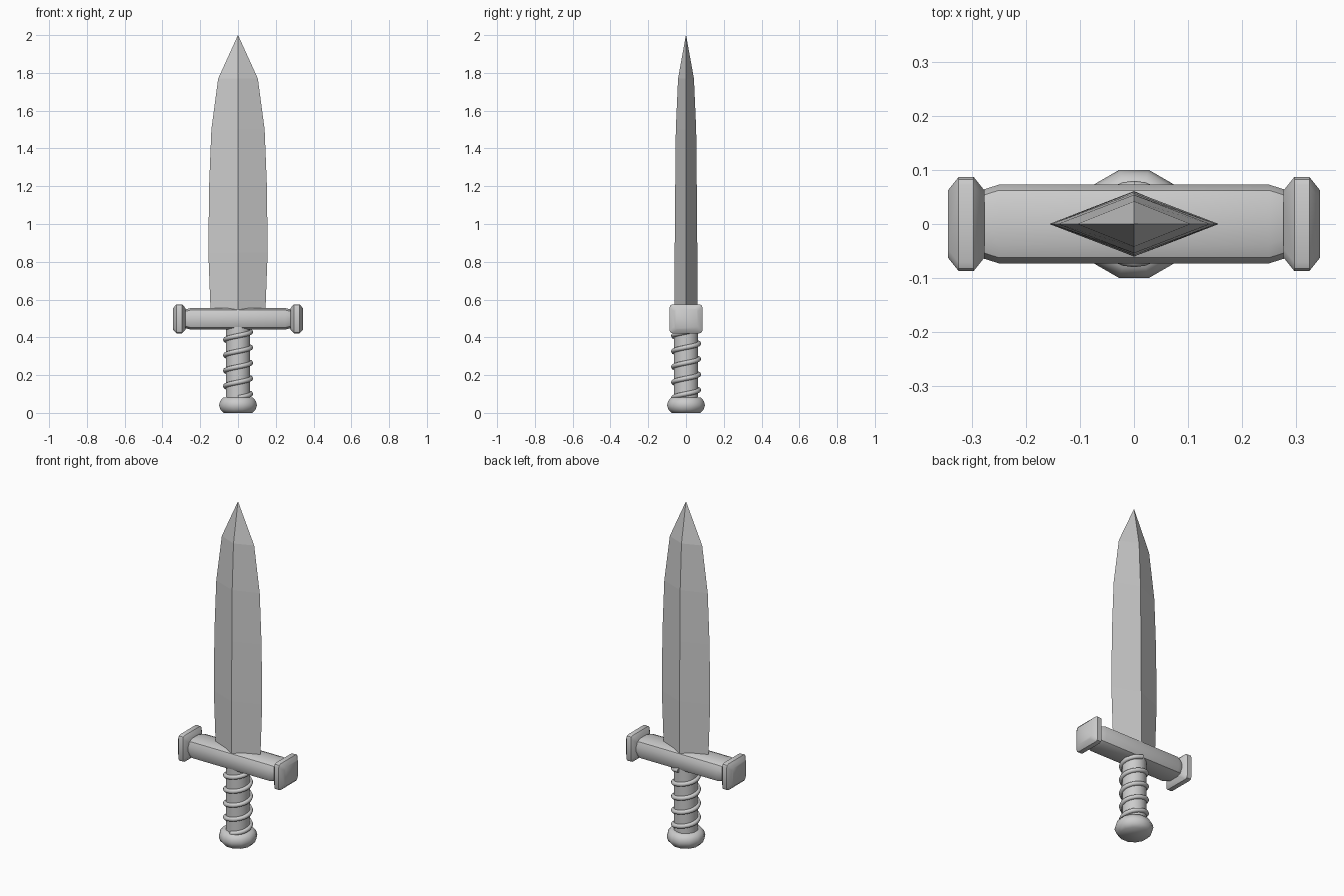
import bpy, bmesh, math
from mathutils import Vector

cube = bpy.data.objects.get("Cube")
if cube:
    bpy.data.objects.remove(cube, do_unlink=True)

steel = bpy.data.materials.new("grey_steel")
steel.use_nodes = True
GREY = (0.6, 0.6, 0.6, 1)
steel.diffuse_color = GREY
steel.node_tree.nodes["Principled BSDF"].inputs["Base Color"].default_value = GREY


def finish(name, bm, angle=None):
    """Turn a bmesh into a named object, smooth below the given angle."""
    bmesh.ops.recalc_face_normals(bm, faces=bm.faces)
    mesh = bpy.data.meshes.new(name)
    bm.to_mesh(mesh)
    bm.free()
    obj = bpy.data.objects.new(name, mesh)
    bpy.context.collection.objects.link(obj)
    mesh.materials.append(steel)
    if angle:
        bpy.ops.object.select_all(action="DESELECT")
        obj.select_set(True)
        bpy.context.view_layer.objects.active = obj
        bpy.ops.object.shade_smooth_by_angle(angle=math.radians(angle))
    return obj


def loft(rings, closed=True):
    """Skin a list of equal-sized point rings and cap both ends."""
    bm = bmesh.new()
    loops = [[bm.verts.new(p) for p in ring] for ring in rings]
    n = len(loops[0])
    for a, b in zip(loops, loops[1:]):
        for i in range(n):
            j = (i + 1) % n
            bm.faces.new((a[i], a[j], b[j], b[i]))
    bm.faces.new(loops[0])
    bm.faces.new(loops[-1])
    return bm


def lathe(name, profile, sides, angle):
    """Turn a (radius, height) profile around z."""
    turn = [math.tau * (i + 0.5) / sides for i in range(sides)]
    return finish(name, loft([[(r * math.cos(t), r * math.sin(t), z) for t in turn]
                              for r, z in profile]), angle)


def block_rings(sections, z, corner):
    """Chamfered rectangles across x: each section is (x, half_y, half_z)."""
    rings = []
    for x, hy, hz in sections:
        c = corner
        pts = [(hy, hz - c), (hy - c * 0.3, hz - c * 0.3), (hy - c, hz)]
        ring = pts + [(-y, w) for y, w in reversed(pts)]
        ring += [(-y, -w) for y, w in pts] + [(y, -w) for y, w in reversed(pts)]
        rings.append([(x, y, z + w) for y, w in ring])
    return rings


# Blade: diamond section narrowing to a point
sections = [(0.50, 0.143, 0.061), (0.56, 0.146, 0.061), (0.85, 0.157, 0.060),
            (1.20, 0.153, 0.057), (1.50, 0.141, 0.054), (1.77, 0.105, 0.042),
            (2.00, 0.0005, 0.0005)]
finish("blade", loft([[(w, 0, z), (0, d, z), (-w, 0, z), (0, -d, z)]
                      for z, w, d in sections]))

# Crossguard bar with tapered ends
finish("crossguard", loft(block_rings(
    [(-0.285, 0.062, 0.048), (-0.25, 0.073, 0.057),
     (0.25, 0.073, 0.057), (0.285, 0.062, 0.048)], 0.498, 0.035)), 40)

# Chamfered end blocks
for side, s in (("left", 1), ("right", -1)):
    finish(side + "_guard_end", loft(block_rings(
        [(s * 0.277, 0.062, 0.056), (s * 0.297, 0.087, 0.077),
         (s * 0.325, 0.087, 0.077), (s * 0.345, 0.062, 0.056)], 0.498, 0.016)), 40)

# Grip core and pommel
lathe("grip", [(0.066, 0.05), (0.066, 0.47)], 12, 40)
lathe("pommel", [(0.080, 0.0), (0.096, 0.018), (0.104, 0.04),
                 (0.098, 0.062), (0.084, 0.08), (0.06, 0.083)], 12, 50)

# Wire wound up the grip
PITCH, TURNS, STEPS = 0.082, 4.5, 24
rings = []
for i in range(int(TURNS * STEPS) + 1):
    t = math.tau * i / STEPS - math.pi / 2
    out = Vector((math.cos(t), math.sin(t), 0))
    centre = out * 0.067 + Vector((0, 0, 0.08 + PITCH * i / STEPS))
    rings.append([centre + out * (0.013 * math.cos(a)) + Vector((0, 0, 0.013 * math.sin(a)))
                  for a in (math.tau * k / 8 for k in range(8))])
finish("grip_wire", loft(rings), 60)
